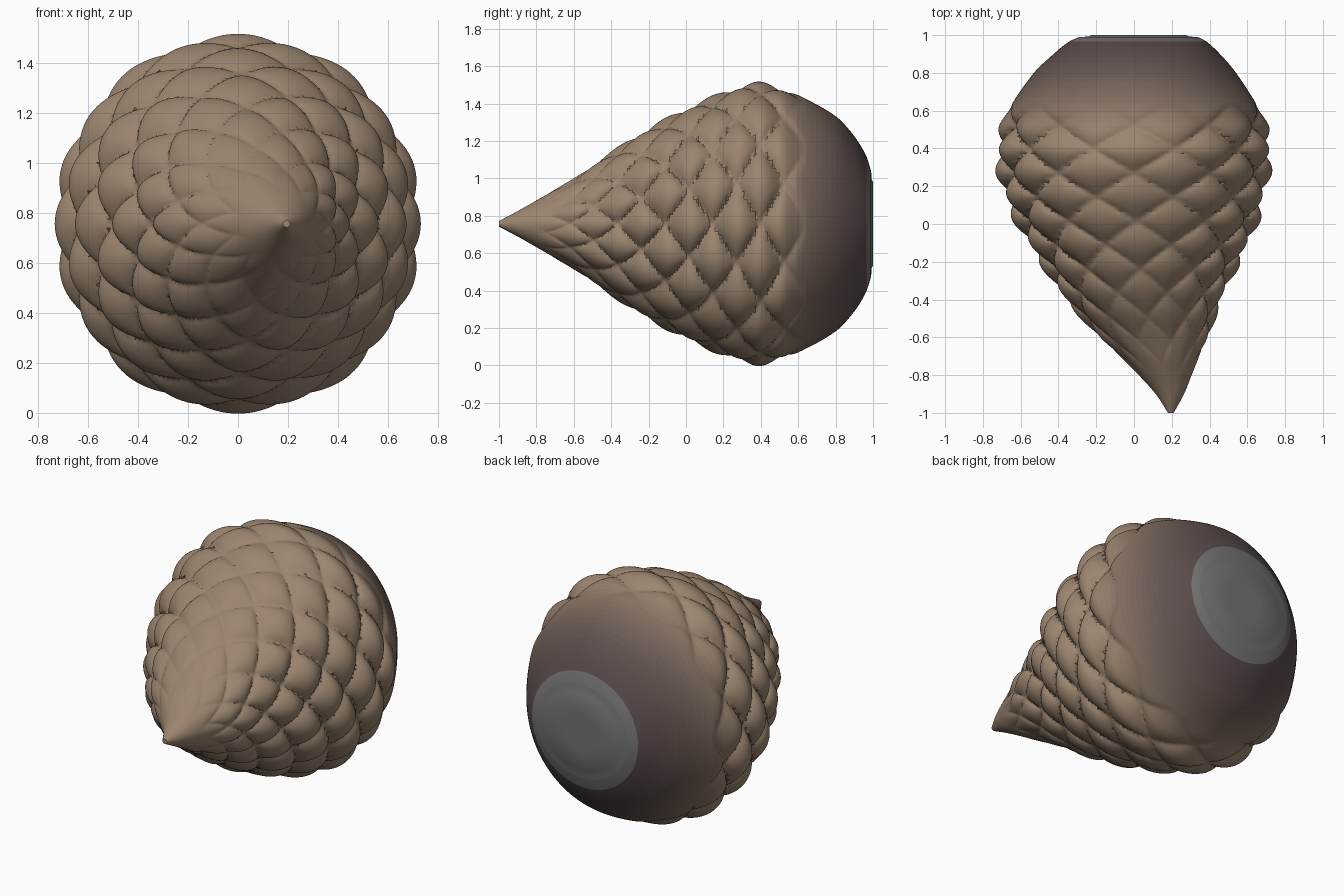
import bpy, bmesh, math

if "Cube" in bpy.data.objects:
    bpy.data.objects.remove(bpy.data.objects["Cube"])

# Outline along the y axis: y, centre x, half width x, half height z
PROFILE = [
    (-1.00, 0.195, 0.015, 0.015), (-0.90, 0.190, 0.075, 0.068),
    (-0.80, 0.165, 0.140, 0.125), (-0.70, 0.135, 0.210, 0.185),
    (-0.60, 0.105, 0.290, 0.242), (-0.40, 0.050, 0.415, 0.385),
    (-0.20, 0.030, 0.530, 0.512), (0.00, 0.015, 0.638, 0.618),
    (0.20, 0.000, 0.705, 0.705), (0.37, 0.000, 0.730, 0.755),
    (0.50, 0.000, 0.710, 0.730), (0.60, 0.000, 0.668, 0.688),
    (0.80, 0.005, 0.535, 0.575), (0.90, 0.015, 0.440, 0.468),
    (0.965, 0.020, 0.365, 0.360), (0.99, 0.025, 0.315, 0.280)]
AXIS_Z = 0.757
COLUMNS = 20
SPACING = 0.255
SIDES = 200
BANDS = 18


def slope(i, k):
    a, b = PROFILE[max(i - 1, 0)], PROFILE[min(i + 1, len(PROFILE) - 1)]
    return (b[k] - a[k]) / (b[0] - a[0])


def outline(y):
    i = 0
    while i < len(PROFILE) - 2 and y > PROFILE[i + 1][0]:
        i += 1
    p, q = PROFILE[i], PROFILE[i + 1]
    h = q[0] - p[0]
    t = (y - p[0]) / h
    return [(2*t**3 - 3*t*t + 1) * p[k] + (3*t*t - 2*t**3) * q[k]
            + h * ((t**3 - 2*t*t + t) * slope(i, k) + (t**3 - t*t) * slope(i + 1, k))
            for k in (1, 2, 3)]


def clamp(v):
    return max(0.0, min(1.0, v))


def surface(y, ang):
    cx, rx, rz = outline(y)
    # staggered diamond-shaped scales, fading at the tip and at the smooth base
    p = ang / (2 * math.pi / COLUMNS)
    q = (y - 0.27) / (SPACING / 2)
    bump = math.sqrt(abs(math.cos((p + q) * math.pi / 2) * math.cos((p - q) * math.pi / 2)))
    fade = clamp((y + 0.80) / 0.6) * clamp((0.64 - y) / 0.14)
    amp = (0.035 + 0.045 * math.cos(ang) ** 2) * fade
    d = amp * (bump - 0.85)
    return (cx + (rx + d) * math.cos(ang), y, AXIS_Z + (rz + d) * math.sin(ang))


def material(name, rgb):
    m = bpy.data.materials.new(name)
    m.diffuse_color = (*rgb, 1)
    m.use_nodes = True
    m.node_tree.nodes["Principled BSDF"].inputs["Base Color"].default_value = m.diffuse_color
    return m


def finish(bm, name, mats):
    bmesh.ops.recalc_face_normals(bm, faces=bm.faces)
    me = bpy.data.meshes.new(name)
    bm.to_mesh(me)
    bm.free()
    for m in mats:
        me.materials.append(m)
    ob = bpy.data.objects.new(name, me)
    bpy.context.collection.objects.link(ob)
    bpy.context.view_layer.objects.active = ob
    bpy.ops.object.select_all(action='DESELECT')
    ob.select_set(True)
    bpy.ops.object.shade_smooth_by_angle(angle=math.radians(45))
    return ob


def loft(bm, rings):
    loops = [[bm.verts.new(c) for c in ring] for ring in rings]
    for j, (a, b) in enumerate(zip(loops, loops[1:])):
        for i in range(len(a)):
            k = (i + 1) % len(a)
            yield j, bm.faces.new((a[i], a[k], b[k], b[i]))


def ring_at(y):
    return [surface(y, 2 * math.pi * i / SIDES) for i in range(SIDES)]


def shell(name, y0, y1, steps, mats):
    bm = bmesh.new()
    for j, f in loft(bm, [ring_at(y0 + (y1 - y0) * j / steps) for j in range(steps + 1)]):
        f.material_index = j * len(mats) // steps
    if y0 == -1:  # close the point
        bm.verts.ensure_lookup_table()
        bm.faces.new(bm.verts[:SIDES])
    return finish(bm, name, mats)


def blend(a, b, t):
    return tuple(u + (v - u) * t for u, v in zip(a, b))


# Colours: tan scales, base darkening towards the back, grey scar
TAN, DARK = (0.33, 0.235, 0.16), (0.10, 0.07, 0.068)
tan = material("tan_scale", TAN)
base_mats = [material("base_brown_%d" % i, blend(TAN, DARK, 1 - (1 - i / (BANDS - 1)) ** 1.7))
             for i in range(BANDS)]
grey = material("scar_grey", (0.17, 0.17, 0.165))

# Pointed tip, scaly body and smooth dark base
shell("tip", -1, -0.78, 14, [tan])
shell("scaly_body", -0.78, 0.48, 140, [tan])
shell("smooth_base", 0.48, 0.965, BANDS * 3, base_mats)

# Grey flat scar at the back, with a shallow raised pad
bm = bmesh.new()
rings = [ring_at(y) for y in (0.965, 0.975, 0.985, 0.99)]
for s, y in ((0.85, 0.992), (0.8, 1.0), (0.4, 1.0), (0.02, 1.0)):
    rings.append([(0.025 + 0.315 * s * math.cos(2 * math.pi * i / SIDES), y,
                   AXIS_Z + 0.28 * s * math.sin(2 * math.pi * i / SIDES))
                  for i in range(SIDES)])
list(loft(bm, rings))
bm.verts.ensure_lookup_table()
bm.faces.new(bm.verts[-SIDES:])
finish(bm, "back_scar", [grey])
